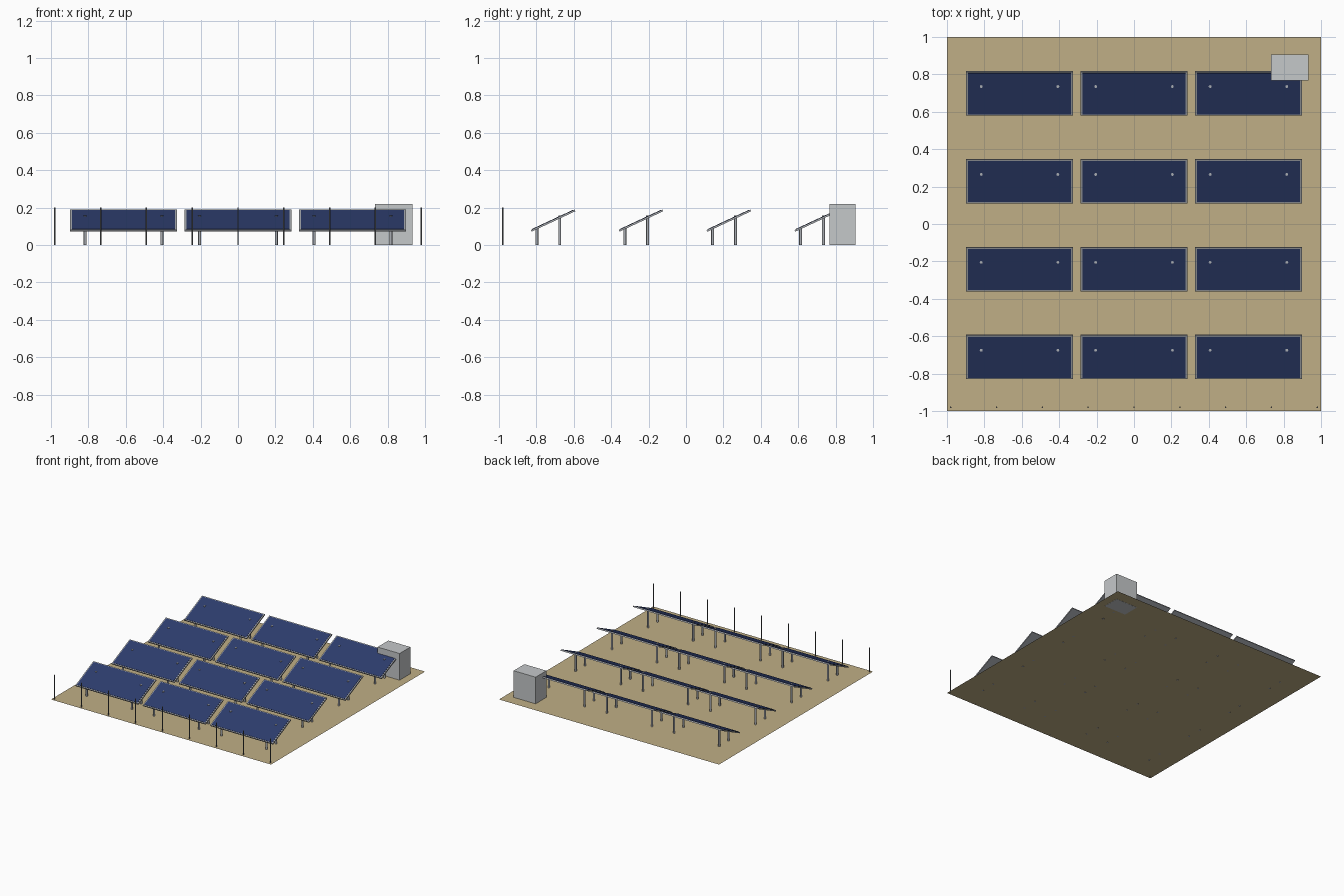
import bpy, math
from mathutils import Matrix, Vector

if "Cube" in bpy.data.objects:
    bpy.data.objects.remove(bpy.data.objects["Cube"])


def mat(name, r, g, b):
    m = bpy.data.materials.new(name)
    m.diffuse_color = (r, g, b, 1)
    m.use_nodes = True
    m.node_tree.nodes["Principled BSDF"].inputs["Base Color"].default_value = m.diffuse_color
    return m


SAND = mat("sand", 0.53, 0.43, 0.24)
NAVY = mat("solar_navy", 0.026, 0.045, 0.15)
STEEL = mat("galvanised_steel", 0.40, 0.42, 0.45)
DARK = mat("dark_fence_steel", 0.16, 0.17, 0.18)
GREY = mat("cabinet_grey", 0.56, 0.58, 0.59)


def finish(name, material):
    ob = bpy.context.object
    ob.name = name
    ob.data.materials.append(material)
    return ob


def box(name, size, material, matrix):
    bpy.ops.mesh.primitive_cube_add(size=1)
    ob = finish(name, material)
    ob.data.transform(matrix @ Matrix.Diagonal((*size, 1)))
    return ob


def post(name, x, y, height, radius, material, sides=8):
    bpy.ops.mesh.primitive_cylinder_add(vertices=sides, radius=radius, depth=height,
                                        location=(x, y, height / 2))
    ob = finish(name, material)
    bpy.ops.object.shade_smooth_by_angle(angle=math.radians(50))
    return ob


# sandy site, a single sheet just above the post feet
bpy.ops.mesh.primitive_plane_add(size=2, location=(0, 0, 0.001))
finish("site_ground", SAND)

# tilted panels: steel tray with a navy cell sheet, on four posts each
TILT = math.radians(25)
for row in range(4):
    y = -0.711 + row * 0.47
    for col in (-1, 0, 1):
        x = col * 0.612
        tag = f"{row + 1}_{col + 2}"
        place = Matrix.Translation((x, y, 0.13)) @ Matrix.Rotation(TILT, 4, "X")
        box("panel_frame_" + tag, (0.57, 0.258, 0.010), STEEL, place)
        box("panel_cells_" + tag, (0.552, 0.242, 0.006), NAVY,
            place @ Matrix.Translation((0, 0, 0.004)))
        for side in (-1, 1):
            px = x + side * 0.205
            post("front_leg_" + tag, px, y - 0.086, 0.09, 0.008, STEEL)
            post("rear_leg_" + tag, px, y + 0.036, 0.158, 0.008, STEEL)

# inverter cabinet in the back right corner
box("inverter_cabinet", (0.20, 0.14, 0.22), GREY, Matrix.Translation((0.832, 0.837, 0.11)))

# row of fence posts along the front edge
for i in range(9):
    post(f"fence_post_{i + 1}", -0.98 + i * 0.245, -0.98, 0.20, 0.004, DARK)
